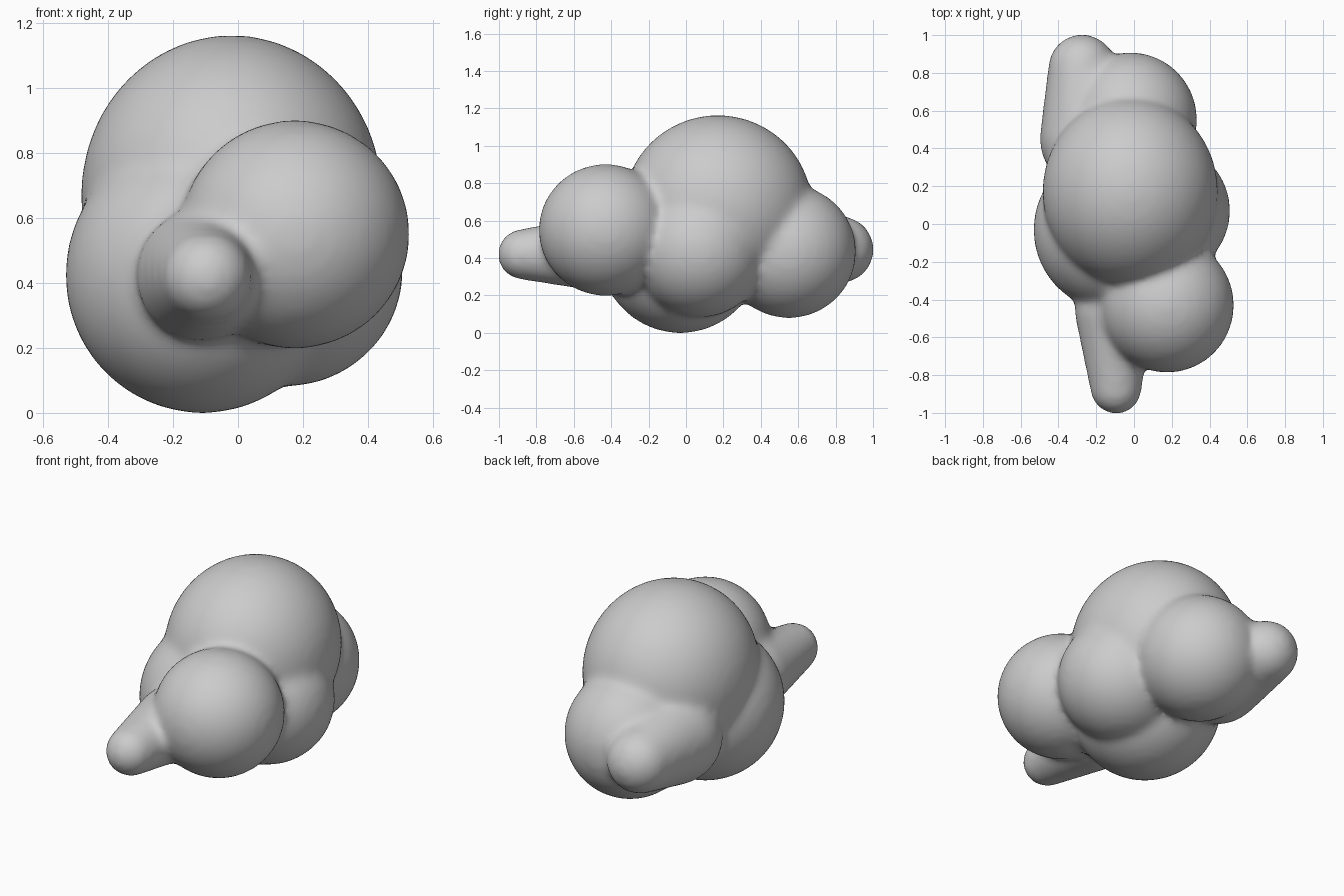
import bpy
import bmesh
from mathutils import Matrix, Vector

cube = bpy.data.objects.get("Cube")
if cube:
    bpy.data.objects.remove(cube, do_unlink=True)

grey = bpy.data.materials.new("soft_grey")
grey.use_nodes = True
colour = (0.6, 0.6, 0.6, 1)
grey.diffuse_color = colour
grey.node_tree.nodes["Principled BSDF"].inputs["Base Color"].default_value = colour

bm = bmesh.new()


def puff(centre, radii):
    """Add one ellipsoidal lobe."""
    matrix = Matrix.Translation(centre) @ Matrix.Diagonal((*radii, 1))
    bmesh.ops.create_icosphere(bm, subdivisions=4, radius=1, matrix=matrix)


def taper(start, r0, end, r1, steps=9):
    """Add a rounded, tapering lobe as a run of overlapping spheres."""
    for i in range(steps):
        t = i / (steps - 1)
        r = r0 + (r1 - r0) * t
        puff(Vector(start).lerp(Vector(end), t), (r, r, r))


# Large rounded lobes
puff((-0.02, 0.17, 0.67), (0.465, 0.505, 0.495))    # crown
puff((0.175, -0.43, 0.55), (0.355, 0.358, 0.353))   # front
puff((-0.11, -0.03, 0.425), (0.423, 0.43, 0.427))   # right side
puff((0.145, 0.07, 0.44), (0.365, 0.36, 0.36))      # left side
puff((-0.02, 0.55, 0.435), (0.355, 0.36, 0.357))    # back

# Tapering front and back lobes
taper((-0.11, -0.46, 0.425), 0.205, (-0.095, -0.87, 0.42), 0.137)
taper((-0.23, 0.45, 0.44), 0.27, (-0.275, 0.825, 0.445), 0.18)

mesh = bpy.data.meshes.new("cloud")
bm.to_mesh(mesh)
bm.free()
mesh.materials.append(grey)
cloud = bpy.data.objects.new("cloud", mesh)
bpy.context.collection.objects.link(cloud)

# Fuse the lobes and soften the creases between them
remesh = cloud.modifiers.new("fuse", "REMESH")
remesh.mode = "VOXEL"
remesh.voxel_size = 0.02
remesh.use_smooth_shade = True
soften = cloud.modifiers.new("soften", "SMOOTH")
soften.factor = 0.5
soften.iterations = 18
